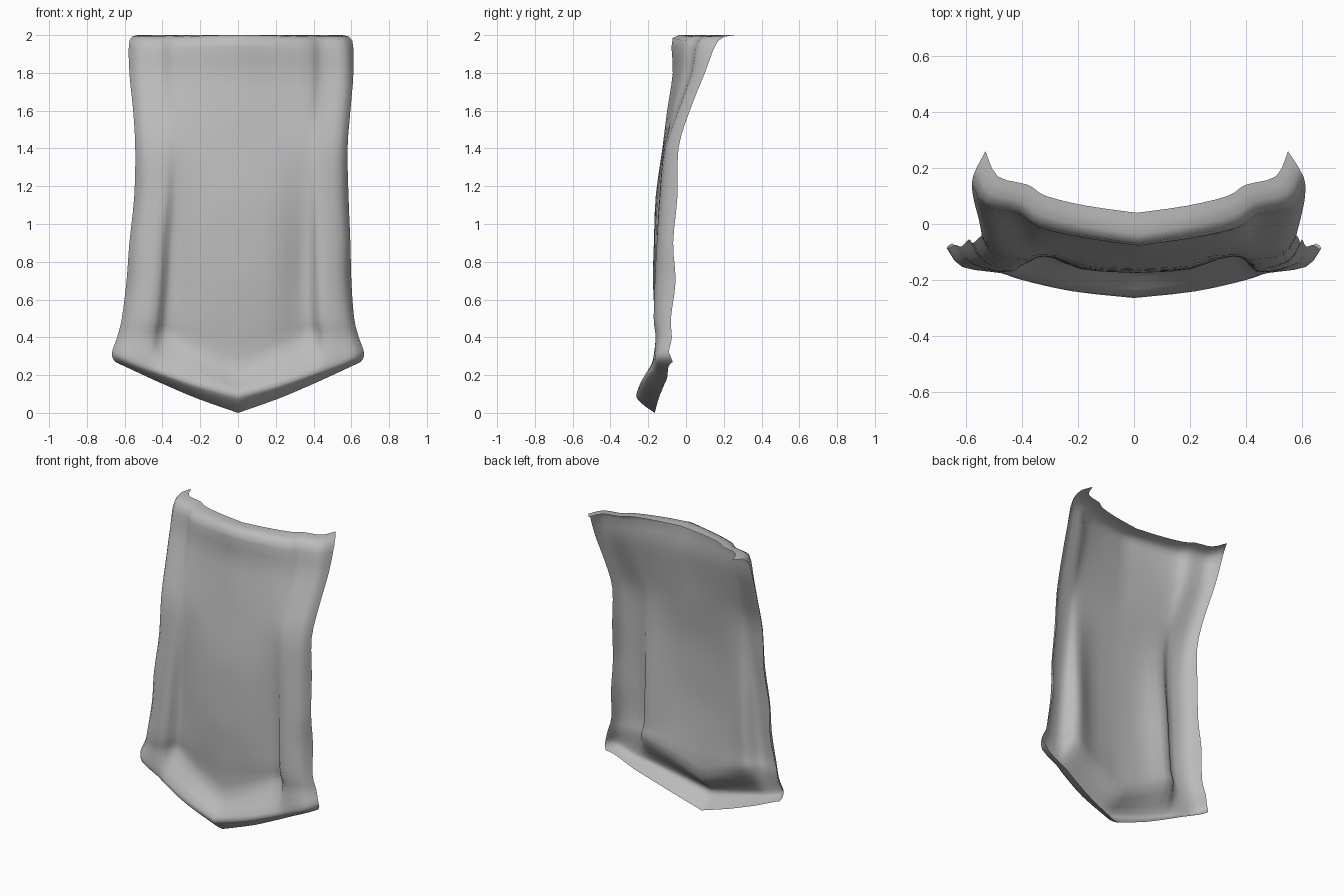
import bpy, bmesh
from mathutils import Vector

cube = bpy.data.objects.get("Cube")
if cube:
    bpy.data.objects.remove(cube)

# Half cross-section stations, from the centre line to the side edge
STATIONS = (0, .33, .6, .72, .92, 1)

# Rows: centre z, edge z, half width, sideways shift, then depth at
# centre, inner panel, groove, side roll crest and edge
ROWS = (
    (2.0, 2.0, .54, .01, .04, .065, .10, .14, .26),
    (1.985, 1.97, .59, .015, -.07, -.04, 0, .05, .17),
    (1.8, 1.8, .593, .018, -.07, -.05, -.02, .02, .10),
    (1.6, 1.6, .575, .02, -.10, -.085, -.07, -.05, .02),
    (1.4, 1.4, .562, .018, -.125, -.12, -.11, -.115, -.04),
    (1.15, 1.15, .567, .018, -.16, -.15, -.115, -.14, -.045),
    (.9, .9, .585, .01, -.17, -.16, -.105, -.155, -.068),
    (.7, .7, .595, .005, -.175, -.16, -.10, -.165, -.055),
    (.48, .5, .615, 0, -.165, -.15, -.10, -.17, -.08),
    (.22, .40, .64, 0, -.16, -.14, -.10, -.16, -.075),
    (.11, .33, .665, 0, -.26, -.235, -.195, -.175, -.09),
    (.055, .295, .665, 0, -.24, -.22, -.18, -.16, -.08),
    (0, .27, .65, 0, -.165, -.145, -.115, -.10, -.07),
)


def spline(points, steps):
    """Smooth curve running through every point."""
    out = []
    for i in range(len(points) - 1):
        a, b, c, d = (points[min(max(i + k, 0), len(points) - 1)] for k in (-1, 0, 1, 2))
        for s in range(steps):
            t = s / steps
            h = t * t * (3 - 2 * t)
            ease = t * (1 - t)
            out.append(b.lerp(c, h) + ease * ((1 - t) * (c - a) - t * (d - b)) / 2)
    return out + [points[-1].copy()]


def half_row(row, side):
    zc, ze, width, shift, y0, y1, yg, yc, ye = row
    depths = (y0, y1, yg, yc, .75 * yc + .25 * ye, ye)
    points = []
    for t, y in zip(STATIONS, depths):
        # The pocket line levels off at the side rolls; the hem keeps rising
        rise = min(t / .6, 1) if zc > .2 else t ** 1.15
        points.append(Vector((side * t * width + shift, y, zc + (ze - zc) * rise)))
    return spline(points, 3)


# Draped sheet: join both halves of each row, then smooth down each column
rows = [half_row(r, -1)[::-1] + half_row(r, 1)[1:] for r in ROWS]
columns = [spline(list(col), 3) for col in zip(*rows)]

bm = bmesh.new()
grid = []
for col in columns:
    grid.append([bm.verts.new((p.x, p.y, min(max(p.z, 0), 2))) for p in col])
for left, right in zip(grid, grid[1:]):
    for i in range(len(left) - 1):
        bm.faces.new((left[i], left[i + 1], right[i + 1], right[i]))
mesh = bpy.data.meshes.new("cloth_panel")
bm.to_mesh(mesh)
bm.free()
for face in mesh.polygons:
    face.use_smooth = True

panel = bpy.data.objects.new("cloth_panel", mesh)
bpy.context.collection.objects.link(panel)

# Plain grey cloth
grey = bpy.data.materials.new("grey_cloth")
grey.use_nodes = True
color = (.5, .5, .5, 1)
grey.diffuse_color = color
grey.node_tree.nodes["Principled BSDF"].inputs["Base Color"].default_value = color
mesh.materials.append(grey)
